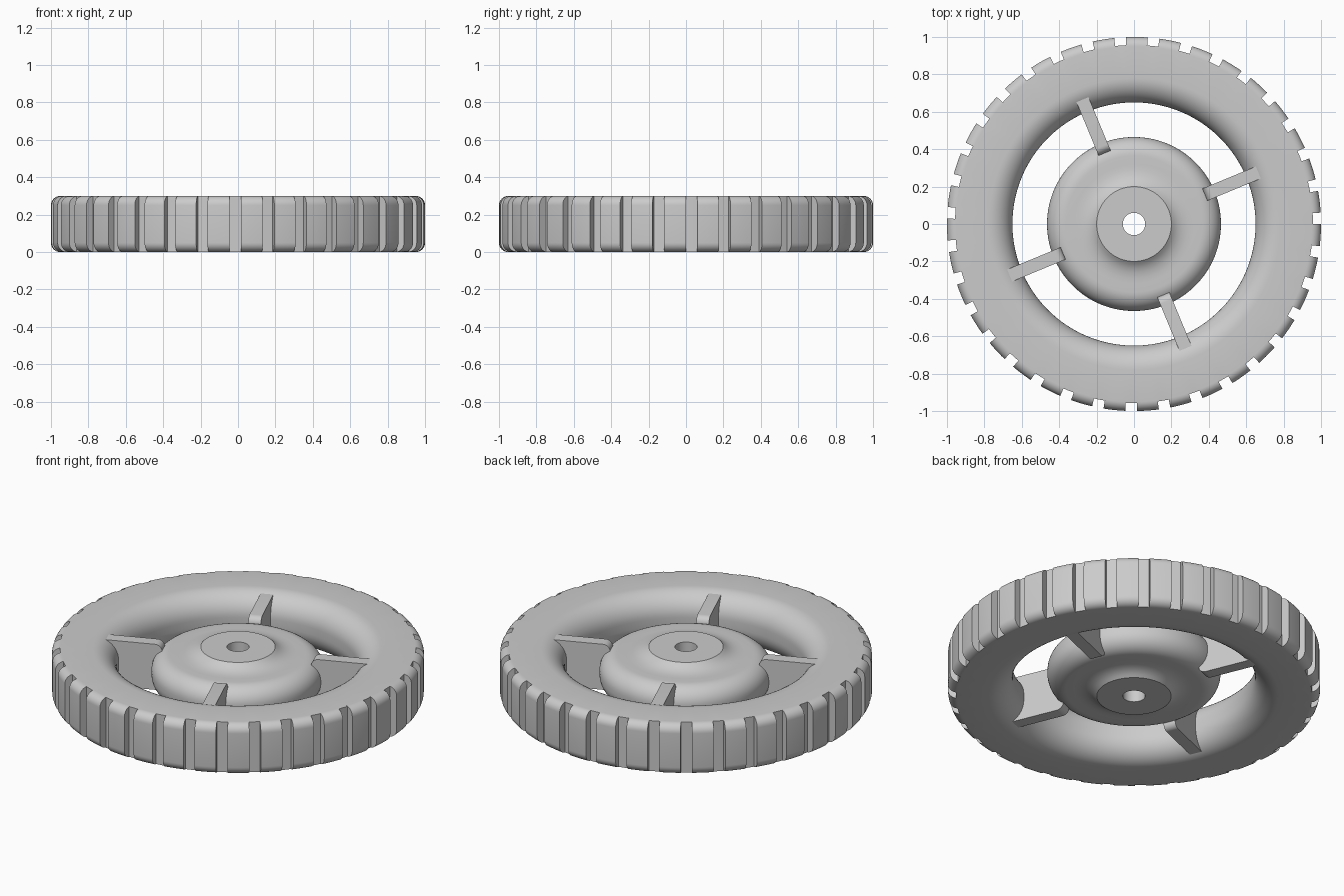
import bpy, bmesh
from math import sin, cos, pi, radians

cube = bpy.data.objects.get("Cube")
if cube:
    bpy.data.objects.remove(cube, do_unlink=True)

HEIGHT = 0.3
GROOVES = 35

grey = bpy.data.materials.new("light_grey")
grey.use_nodes = True
grey.diffuse_color = (0.6, 0.6, 0.6, 1)
grey.node_tree.nodes["Principled BSDF"].inputs["Base Color"].default_value = (0.6, 0.6, 0.6, 1)


def finish(name, bm):
    """Clean the mesh, make an object and shade it with sharp creases."""
    bmesh.ops.remove_doubles(bm, verts=bm.verts, dist=1e-5)
    bmesh.ops.recalc_face_normals(bm, faces=bm.faces)
    mesh = bpy.data.meshes.new(name)
    bm.to_mesh(mesh)
    bm.free()
    mesh.materials.append(grey)
    obj = bpy.data.objects.new(name, mesh)
    bpy.context.collection.objects.link(obj)
    bpy.ops.object.select_all(action='DESELECT')
    obj.select_set(True)
    bpy.context.view_layer.objects.active = obj
    bpy.ops.object.shade_smooth_by_angle(angle=radians(30))
    return obj


def arc(cx, cz, radius, start, end, steps=8):
    """Points of a circular arc, angles in degrees."""
    angles = [radians(start + (end - start) * i / steps) for i in range(steps + 1)]
    return [(cx + radius * cos(a), cz + radius * sin(a)) for a in angles]


def mirrored(upper):
    """Close an upper half profile by reflecting it about mid height."""
    return upper + [(r, HEIGHT - z) for r, z in reversed(upper)]


def revolve(name, rings):
    """Join closed (angle, profile) rings into a ring-shaped solid."""
    bm = bmesh.new()
    loops = [[bm.verts.new((r * cos(a), r * sin(a), z)) for r, z in p] for a, p in rings]
    for k, loop in enumerate(loops):
        following = loops[(k + 1) % len(loops)]
        for i in range(len(loop)):
            j = (i + 1) % len(loop)
            pair_a, pair_b = (loop[i], loop[j]), (following[j], following[i])
            # skip parts of a groove wall that have no height
            if all((u.co - v.co).length < 1e-6 for u, v in zip(pair_a, reversed(pair_b))):
                continue
            bm.faces.new(pair_a + pair_b)
    return finish(name, bm)


# Rim and tread: one revolved section, pulled in at every groove
edge, lip = 0.05, 0.13
full = mirrored(arc(0.65 + lip, HEIGHT - lip, lip, 180, 90, 12)
                + arc(1 - edge, HEIGHT - edge, edge, 90, 0))
cut = [(min(r, 0.957), z) for r, z in full]
pitch = 2 * pi / GROOVES
half_groove = 0.031
rings = []
for g in range(GROOVES):
    centre = radians(1.7) + g * pitch
    for t in (-1, 0, 1):
        rings.append((centre + t * half_groove, cut))
    for t in range(6):
        rings.append((centre + half_groove + (pitch - 2 * half_groove) * t / 5, full))
revolve("tyre_rim", rings)

# Hub: flat boss, hollow shoulder, rounded outer edge and a bore
hub = mirrored([(0.06, HEIGHT), (0.2, HEIGHT), (0.215, 0.287), (0.235, 0.275),
                (0.26, 0.266), (0.29, 0.261), (0.32, 0.26)]
               + arc(0.365, 0.16, 0.1, 90, 0, 10))
segments = 128
revolve("hub", [(2 * pi * i / segments, hub) for i in range(segments)])

# Spokes: upright plates with rounded inner corners
corner, inner, outer, top = 0.04, 0.41, 0.76, 0.285
outline = mirrored([(outer, top - 0.04), (0.725, top)]
                   + arc(inner + corner, top - corner, corner, 90, 180))
for n in range(4):
    a = radians(22.5 + 90 * n)
    bm = bmesh.new()
    sides = []
    for w in (-0.035, 0.035):
        sides.append([bm.verts.new((r * cos(a) - w * sin(a), r * sin(a) + w * cos(a), z))
                      for r, z in outline])
    for side in sides:
        bm.faces.new(side)
    for i in range(len(outline)):
        j = (i + 1) % len(outline)
        bm.faces.new((sides[0][i], sides[0][j], sides[1][j], sides[1][i]))
    finish("spoke_%d" % (n + 1), bm)
